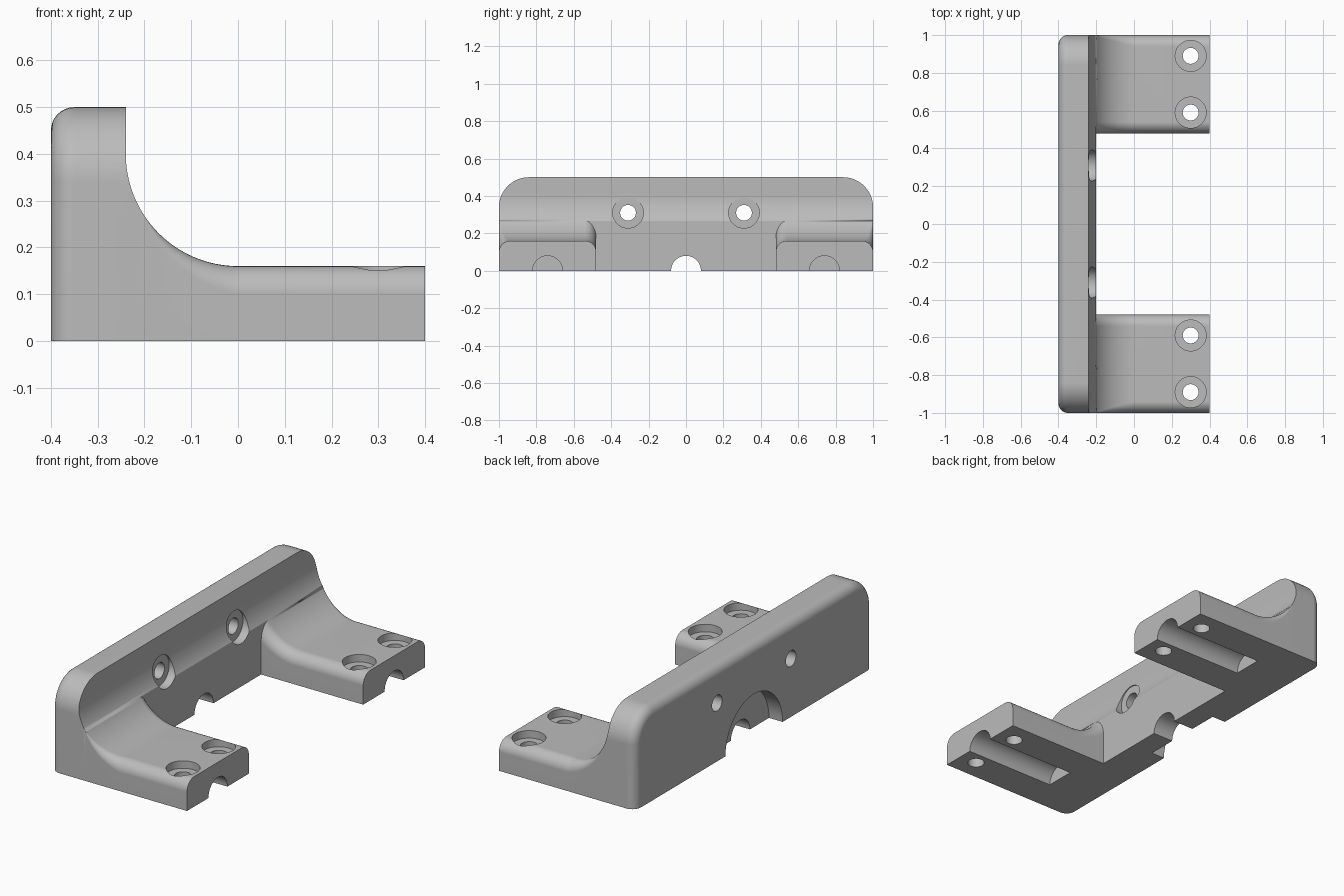
import bpy, bmesh
from math import sin, cos, asin, pi
from mathutils import Matrix

if "Cube" in bpy.data.objects:
    bpy.data.objects.remove(bpy.data.objects["Cube"], do_unlink=True)

grey = bpy.data.materials.new("plain grey")
grey.use_nodes = True
colour = (0.5, 0.5, 0.5, 1)
grey.diffuse_color = colour
grey.node_tree.nodes["Principled BSDF"].inputs["Base Color"].default_value = colour

COVE_R, COVE_Z, WALL_X, FRONT_X = 0.24, 0.4, -0.24, -0.2
ROUND = 0.06
cove_start = asin(-FRONT_X / COVE_R)


def finish(bm, name):
    bmesh.ops.remove_doubles(bm, verts=bm.verts, dist=1e-5)
    bmesh.ops.recalc_face_normals(bm, faces=bm.faces)
    mesh = bpy.data.meshes.new(name)
    bm.to_mesh(mesh)
    bm.free()
    mesh.materials.append(grey)
    obj = bpy.data.objects.new(name, mesh)
    bpy.context.collection.objects.link(obj)
    return obj


def loft(rings, name):
    """Closed solid through rings of equal point count."""
    bm = bmesh.new()
    loops = [[bm.verts.new(p) for p in ring] for ring in rings]
    for a, b in zip(loops, loops[1:]):
        for i in range(len(a)):
            j = (i + 1) % len(a)
            bm.faces.new((a[i], a[j], b[j], b[i]))
    bm.faces.new(loops[0])
    bm.faces.new(loops[-1])
    return finish(bm, name)


def cylinder(name, x, y, z, radius, length, axis):
    bm = bmesh.new()
    turn = Matrix.Rotation(pi / 2, 4, 'Y') if axis == 'X' else Matrix()
    bmesh.ops.create_cone(bm, cap_ends=True, segments=48, radius1=radius,
                          radius2=radius, depth=length,
                          matrix=Matrix.Translation((x, y, z)) @ turn)
    return finish(bm, name)


def combine(target, other, operation):
    mod = target.modifiers.new(operation, 'BOOLEAN')
    mod.operation, mod.solver, mod.object = operation, 'EXACT', other
    bpy.ops.object.select_all(action='DESELECT')
    bpy.context.view_layer.objects.active = target
    target.select_set(True)
    bpy.ops.object.modifier_apply(modifier=mod.name)
    bpy.data.objects.remove(other, do_unlink=True)


# Upright wall: rounded top corners, rounded back rim
def wall_ring(x, inset):
    r = 0.16 - inset
    arc = [k * pi / 24 for k in range(13)]
    right = [(x, 0.84 + r * cos(a), 0.34 + r * sin(a)) for a in arc]
    left = [(x, -y, z) for x, y, z in reversed(right)]
    return [(x, 1 - inset, 0)] + right + left + [(x, inset - 1, 0)]


rim = [k * pi / 16 for k in range(8, -1, -1)]
rings = [wall_ring(-0.4 + 0.05 * (1 - sin(a)), 0.05 * (1 - cos(a))) for a in rim]
bracket = loft(rings + [wall_ring(FRONT_X, 0)], "mounting_bracket")


# Concave cove along the front of the wall
def cove_point(t):
    return -COVE_R * sin(t), COVE_Z - COVE_R * cos(t)


steps = 24
arm_angles = [cove_start * (1 - k / steps) for k in range(steps + 1)]
upper = [pi / 2 + (cove_start - pi / 2) * k / 12 for k in range(12)]
profile = [(WALL_X, 0.6)] + [cove_point(t) for t in upper + arm_angles[:8]] + [(-0.1, 0.6)]
cove = loft([[(x, y, z) for x, z in profile] for y in (-1.1, 1.1)], "cove_cutter")
combine(bracket, cove, 'DIFFERENCE')


# Arms: rounded section swept down the cove and out to the end
def arm_ring(side, x, z, t, outer, base_x):
    quarter = [k * pi / 16 for k in range(9)]
    edge = [(1 - outer * (1 - cos(a)), outer * (sin(a) - 1)) for a in quarter]
    edge += [(0.48 + ROUND * (1 - cos(a)), ROUND * (sin(a) - 1)) for a in reversed(quarter)]
    pts = [(x + sin(t) * h, side * y, z + cos(t) * h) for y, h in edge]
    return [(base_x, side, 0)] + pts + [(base_x, side * 0.48, 0)]


for side in (-1, 1):
    rings = []
    for t in arm_angles:
        x, z = cove_point(t)
        base_x = x - 0.02 if t == arm_angles[0] else x
        rings.append(arm_ring(side, x, z, t, ROUND * (1 - t / cove_start), base_x))
    rings.append(arm_ring(side, 0.4, 0.16, 0, ROUND, 0.4))
    combine(bracket, loft(rings, "arm"), 'UNION')

# Screw holes, counterbores and channels, the same on both sides
cutters = []
for side in (-1, 1):
    for y in (0.59, 0.89):
        cutters.append(cylinder("arm_hole", 0.3, side * y, 0.1, 0.042, 0.4, 'Z'))
        cutters.append(cylinder("arm_counterbore", 0.3, side * y, 0.22, 0.082, 0.2, 'Z'))
    cutters.append(cylinder("wall_hole", -0.3, side * 0.31, 0.31, 0.042, 0.4, 'X'))
    cutters.append(cylinder("wall_counterbore", -0.145, side * 0.31, 0.31, 0.082, 0.2, 'X'))
    cutters.append(cylinder("arm_channel", 0.17, side * 0.74, 0, 0.08, 0.6, 'X'))

# Cable notch through the wall with a wider recess at its back
cutters.append(cylinder("notch", -0.3, 0, 0, 0.08, 0.4, 'X'))
cutters.append(cylinder("back_recess", -0.42, 0, 0, 0.24, 0.2, 'X'))
for cutter in cutters:
    combine(bracket, cutter, 'DIFFERENCE')

# Smooth rounds, crisp edges
bpy.ops.object.shade_smooth_by_angle(angle=pi / 6)
weighted = bracket.modifiers.new("even_normals", 'WEIGHTED_NORMAL')
weighted.keep_sharp = True
